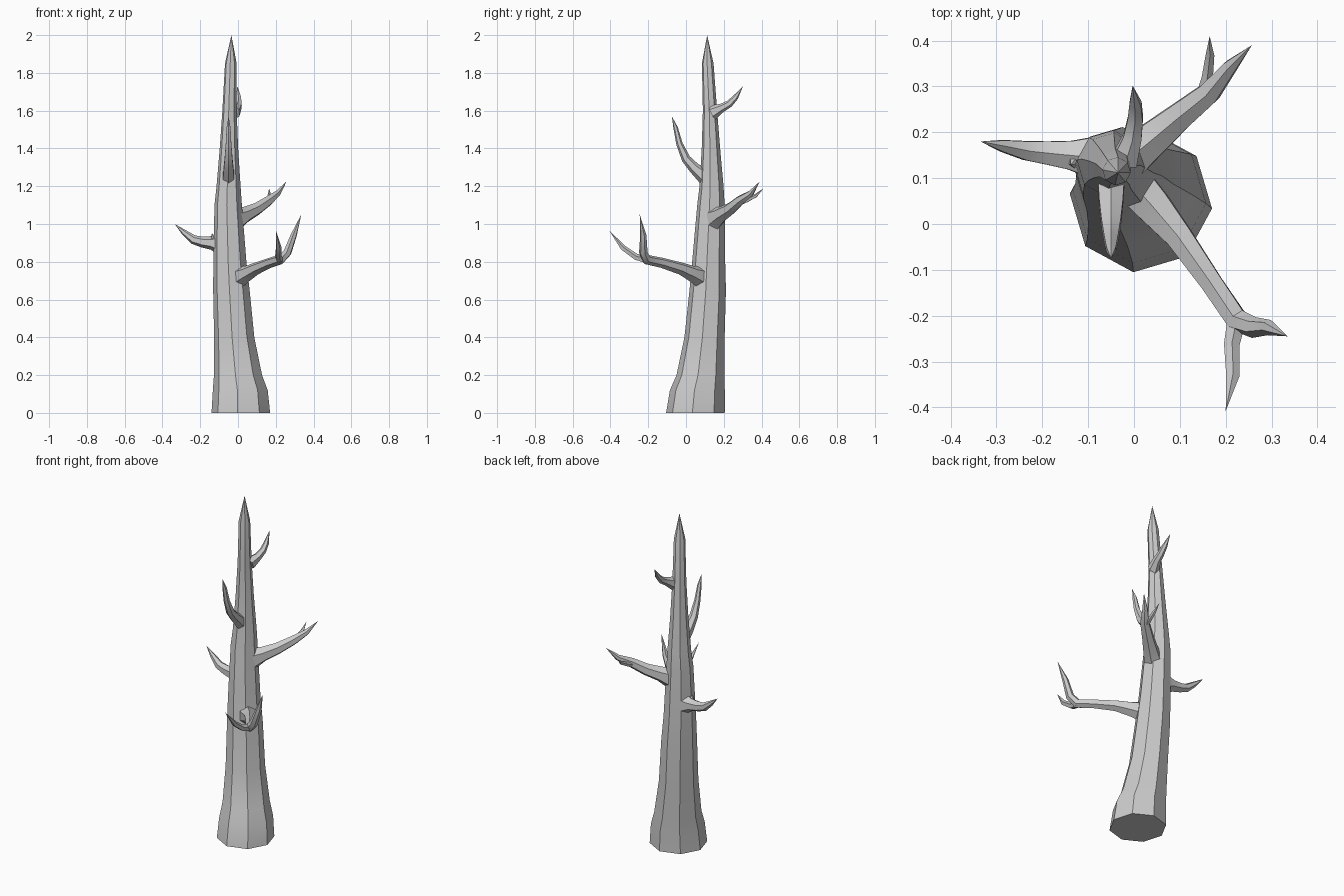
import bpy, bmesh, math
from mathutils import Vector

if "Cube" in bpy.data.objects:
    bpy.data.objects.remove(bpy.data.objects["Cube"])


def finish(name, bm):
    bmesh.ops.recalc_face_normals(bm, faces=bm.faces)
    mesh = bpy.data.meshes.new(name)
    bm.to_mesh(mesh)
    bm.free()
    ob = bpy.data.objects.new(name, mesh)
    bpy.context.collection.objects.link(ob)
    bpy.context.view_layer.objects.active = ob
    ob.select_set(True)
    bpy.ops.object.shade_smooth_by_angle(angle=math.radians(28))
    ob.select_set(False)
    return ob


def limb(name, points, sides, turn=0.0, level=False, stretch=1.0):
    """Tapered tube through (x, y, z, radius) points; the last point is the tip.
    level keeps rings horizontal, stretch makes the first ring taller."""
    pos = [Vector(p[:3]) for p in points]
    bm = bmesh.new()
    rings = []
    for i, p in enumerate(points[:-1]):
        if level:
            u, v = Vector((1, 0, 0)), Vector((0, 1, 0))
        else:
            t = (pos[i + 1] - pos[i]).normalized()
            if i:
                t = (t + (pos[i] - pos[i - 1]).normalized()).normalized()
            # sideways axis follows the overall heading so rings never twist
            h = pos[-1] - pos[0]
            u = Vector((h.y, -h.x, 0)).normalized()
            v = u.cross(t).normalized()
            u = t.cross(v).normalized()
        sv = stretch if i == 0 else 1.0
        ring = []
        for k in range(sides):
            a = turn + math.tau * k / sides
            ring.append(bm.verts.new(pos[i] + u * p[3] * math.cos(a) + v * p[3] * sv * math.sin(a)))
        rings.append(ring)
    tip = bm.verts.new(pos[-1])
    bm.faces.new(rings[0])
    for a, b in zip(rings, rings[1:]):
        for k in range(sides):
            n = (k + 1) % sides
            bm.faces.new((a[k], a[n], b[n], b[k]))
    for k in range(sides):
        bm.faces.new((rings[-1][k], rings[-1][(k + 1) % sides], tip))
    return finish(name, bm)


# Trunk: leaning octagonal taper with flared foot
limb("trunk", [
    (.015, .05, 0, .156), (.012, .06, .12, .146), (0, .077, .2, .128),
    (-.02, .098, .4, .107), (-.035, .115, .65, .097), (-.043, .12, .8, .088),
    (-.052, .132, 1.1, .073), (-.05, .135, 1.2, .064), (-.048, .132, 1.4, .049),
    (-.045, .127, 1.6, .038), (-.038, .115, 1.85, .031), (-.035, .112, 2.0, 0)],
    8, math.radians(-6), level=True)

# Branches, each with a wider root sunk in the trunk
branches = {
    "front_right_branch": [(.0, .085, .715, .05), (.045, .035, .735, .044), (.10, -.03, .765, .033),
                           (.17, -.13, .795, .027), (.225, -.21, .812, .027), (.262, -.226, .85, .023),
                           (.295, -.226, .94, .017), (.335, -.245, 1.05, 0)],
    "back_right_branch": [(-.01, .145, 1.025, .052), (.04, .185, 1.05, .043), (.10, .235, 1.08, .034),
                          (.165, .287, 1.125, .027), (.21, .343, 1.162, .017), (.257, .39, 1.225, 0)],
    "left_branch": [(-.09, .145, .895, .052), (-.14, .15, .9, .036), (-.19, .155, .905, .029),
                    (-.235, .16, .917, .024), (-.285, .17, .955, .015), (-.335, .18, 1.0, 0)],
    "upper_front_branch": [(-.05, .10, 1.25, .034), (-.05, .045, 1.295, .03), (-.05, .0, 1.345, .024),
                           (-.05, -.035, 1.425, .017), (-.05, -.055, 1.51, .012), (-.05, -.075, 1.57, 0)],
    "upper_back_branch": [(-.02, .14, 1.59, .032), (-.003, .19, 1.615, .023), (.003, .23, 1.637, .019),
                          (.003, .262, 1.67, .015), (-.003, .302, 1.73, 0)],
}
for name, pts in branches.items():
    limb(name, pts, 6, math.radians(30), stretch=1.25)

# Small twigs forking off the two larger branches
limb("front_twig", [(.226, -.20, .808, .022), (.213, -.265, .825, .018), (.215, -.335, .875, .015),
                    (.2, -.408, .968, 0)], 5, math.radians(90))
limb("back_twig", [(.15, .285, 1.11, .014), (.16, .32, 1.125, .013), (.166, .37, 1.15, .010),
                   (.165, .41, 1.188, 0)], 5, math.radians(90))
# Knob on top of the left branch root
limb("left_knob", [(-.125, .14, .895, .03), (-.13, .135, .925, .014), (-.138, .13, .952, 0)], 5)
